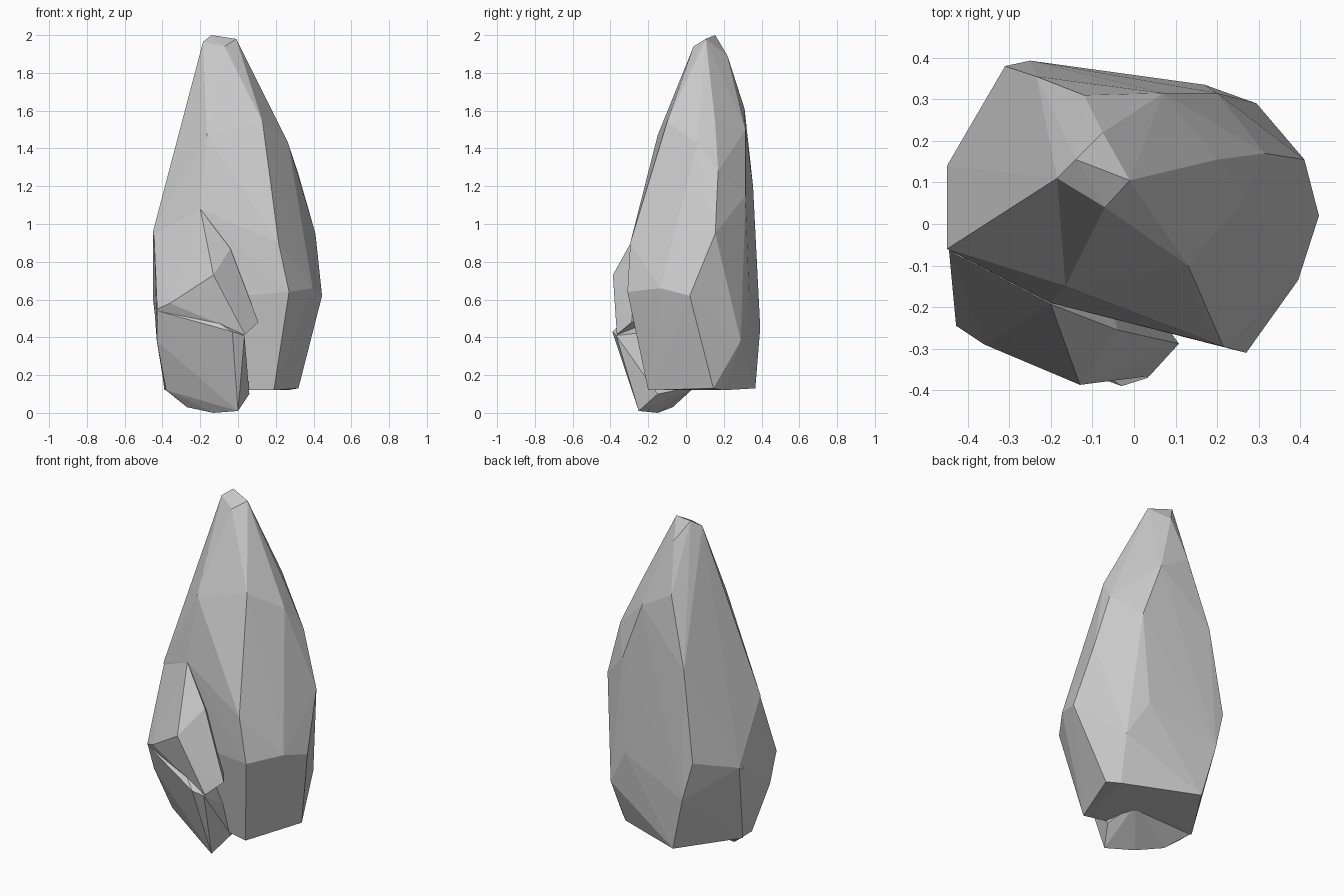
import bpy, bmesh


def hull(name, *ridges):
    """Faceted rock chunk: the convex hull of a few ridge lines."""
    bm = bmesh.new()
    for ridge in ridges:
        for p in ridge:
            bm.verts.new(p)
    res = bmesh.ops.convex_hull(bm, input=bm.verts[:])
    loose = {g for g in res["geom_interior"] + res["geom_unused"]
             if isinstance(g, bmesh.types.BMVert)}
    bmesh.ops.delete(bm, geom=list(loose), context='VERTS')
    bmesh.ops.recalc_face_normals(bm, faces=bm.faces[:])
    me = bpy.data.meshes.new(name)
    bm.to_mesh(me)
    bm.free()
    ob = bpy.data.objects.new(name, me)
    bpy.context.collection.objects.link(ob)
    return ob


# Ridge lines of the main spire, each read from the tip downwards
tip = [(-.185, .11, 1.965), (-.14, .155, 2), (-.01, .105, 1.98), (-.07, .04, 1.94)]
left_ridge = [(-.29, .05, 1.48), (-.45, -.06, .96), (-.45, .14, .6), (-.39, .02, .12)]
back_ridge = [(-.075, .22, 1.89), (-.12, .31, 1.61), (-.235, .355, 1.2),
              (-.31, .38, .68), (-.25, .393, .45), (-.17, .367, .13)]
back_right = [(.07, .315, 1.5), (.2, .315, 1.15), (.3, .255, .83),
              (.17, .335, .6), (.295, .29, .38), (.26, .2, .12)]
right_ridge = [(.2, .155, 1.53), (.265, .06, 1.43), (.315, .17, 1.28), (.41, .155, .95),
               (.445, .02, .62), (.395, -.135, .66), (.32, .145, .13)]
front_ridge = [(.05, .0, 1.72), (.13, -.1, 1.54), (.165, -.23, 1.12), (.215, -.295, .9),
               (.27, -.31, .64), (.19, -.2, .12)]
front_left = [(-.165, -.15, 1.47), (-.2, -.19, 1.08), (-.25, -.17, .6), (-.2, -.1, .12)]

spire = hull("rock_spire", tip, left_ridge, back_ridge, back_right,
             right_ridge, front_ridge, front_left)

# Overhanging flake leaning on the front left
flake = hull("front_flake",
             [(-.2, -.193, 1.08), (-.04, -.255, .87), (.108, -.288, .48), (.037, -.366, .415)],
             [(-.445, -.065, .95), (-.13, -.387, .73), (-.36, -.29, .58), (-.428, -.245, .55)],
             [(-.02, -.365, .55), (-.1, 0, .6), (-.445, .12, .6), (-.43, -.18, .42)])

# Foot below the flake, reaching the ground
foot = hull("front_foot",
            [(-.426, -.242, .54), (-.17, -.29, .52), (-.03, -.39, .43), (.034, -.37, .41)],
            [(-.04, -.31, .24), (-.43, -.18, .38), (-.38, -.08, .12), (-.445, .12, .58)],
            [(0, -.25, .01), (-.13, -.15, 0), (-.27, -.07, .03), (-.388, .02, .125)],
            [(.06, -.15, .1), (.03, .05, .14), (-.1, 0, .45)])

# Fuse the chunks into one rock
bpy.context.view_layer.objects.active = spire
for part in (flake, foot):
    mod = spire.modifiers.new("fuse", 'BOOLEAN')
    mod.operation = 'UNION'
    mod.solver = 'EXACT'
    mod.object = part
    bpy.ops.object.modifier_apply(modifier=mod.name)
    bpy.data.objects.remove(part)
